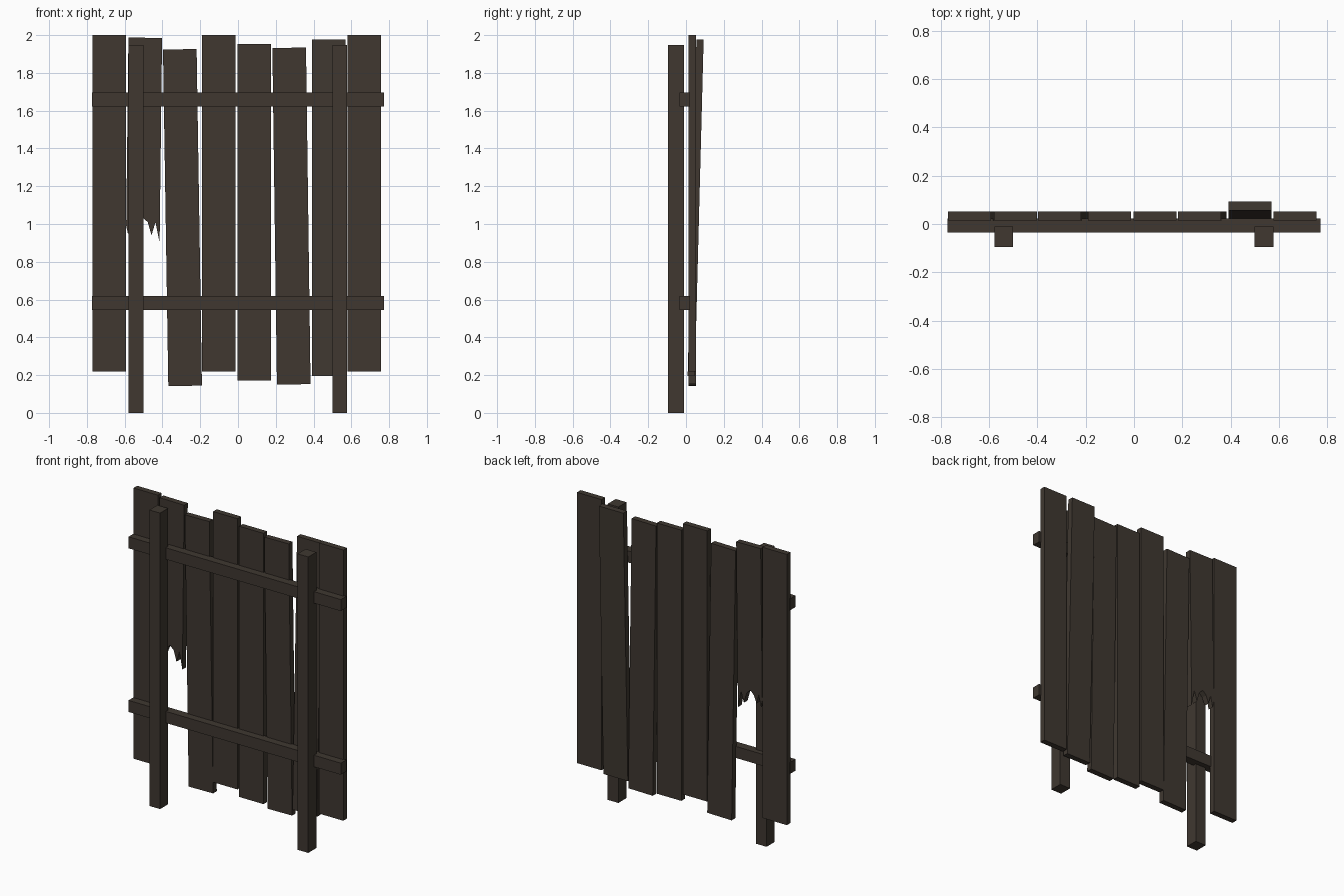
import bpy, bmesh, math
from mathutils import Matrix, Vector

if "Cube" in bpy.data.objects:
    bpy.data.objects.remove(bpy.data.objects["Cube"])

wood = bpy.data.materials.new("dark weathered wood")
wood.diffuse_color = (0.050, 0.039, 0.030, 1)
wood.use_nodes = True
wood.node_tree.nodes["Principled BSDF"].inputs["Base Color"].default_value = wood.diffuse_color


def prism(name, outline, y0, y1, matrix=None):
    """Extrude an x/z outline from y0 to y1."""
    bm = bmesh.new()
    face = bm.faces.new([bm.verts.new((x, y0, z)) for x, z in outline])
    ext = bmesh.ops.extrude_face_region(bm, geom=[face])
    verts = [g for g in ext["geom"] if isinstance(g, bmesh.types.BMVert)]
    bmesh.ops.translate(bm, vec=(0, y1 - y0, 0), verts=verts)
    bmesh.ops.recalc_face_normals(bm, faces=bm.faces)
    me = bpy.data.meshes.new(name)
    bm.to_mesh(me)
    bm.free()
    me.materials.append(wood)
    ob = bpy.data.objects.new(name, me)
    if matrix:
        ob.matrix_world = matrix
    bpy.context.collection.objects.link(ob)
    return ob


def rect(x0, x1, z0, z1):
    return [(x0, z0), (x1, z0), (x1, z1), (x0, z1)]


# Posts
for side, x in (("left", -0.54), ("right", 0.539)):
    prism(side + "_post", rect(x - 0.039, x + 0.039, 0, 1.948), -0.095, -0.011)

# Rails
for level, z in (("lower", 0.582), ("upper", 1.659)):
    prism(level + "_rail", rect(-0.773, 0.773, z - 0.038, z + 0.038), -0.035, 0.022)

# Whole planks: centre x, y, z, sideways tilt, backward lean
W, L, T = 0.178, 1.782, 0.038
planks = [
    (-0.682, 0.033, 1.109, 0, 0),
    (-0.294, 0.033, 1.034, -0.0158, 0),
    (-0.102, 0.033, 1.109, 0, 0),
    (0.087, 0.033, 1.063, 0, 0),
    (0.283, 0.033, 1.042, -0.0135, 0),
    (0.480, 0.051, 1.086, 0, -0.0262),
    (0.668, 0.033, 1.109, 0, 0),
]
for i, (x, y, z, tilt, lean) in enumerate(planks):
    m = (Matrix.Translation(Vector((x, y, z)))
         @ Matrix.Rotation(tilt, 4, 'Y') @ Matrix.Rotation(lean, 4, 'X'))
    prism("plank_%d" % (i + 1), rect(-W / 2, W / 2, -L / 2, L / 2), -T / 2, T / 2, m)

# Broken plank with a splintered lower end
outline = [(-0.580, 1.987), (-0.592, 0.99), (-0.582, 0.945), (-0.566, 1.02),
           (-0.550, 0.96), (-0.530, 1.01), (-0.505, 1.035), (-0.478, 1.01),
           (-0.458, 0.94), (-0.437, 1.01), (-0.415, 0.90), (-0.402, 1.985)]
prism("broken_plank", outline, 0.033 - T / 2, 0.033 + T / 2)
